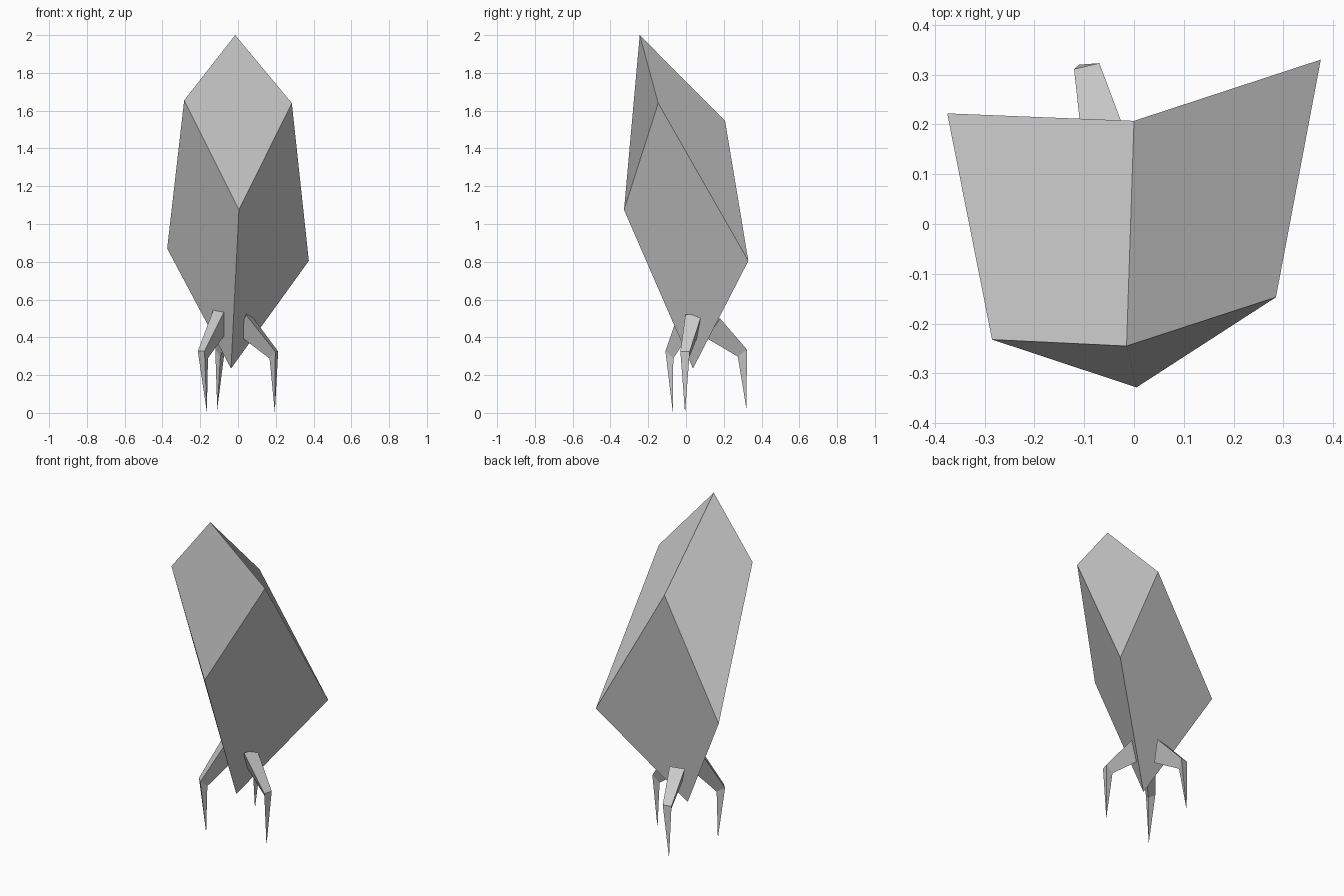
import bpy, math
from mathutils import Vector

if "Cube" in bpy.data.objects:
    bpy.data.objects.remove(bpy.data.objects["Cube"])


def add_mesh(name, verts, faces):
    mesh = bpy.data.meshes.new(name)
    mesh.from_pydata(verts, [], faces)
    obj = bpy.data.objects.new(name, mesh)
    bpy.context.collection.objects.link(obj)
    return obj


# Body: a skewed six-faced crystal standing on one corner
top, bottom = (-0.015, -0.245, 2.0), (-0.037, 0.037, 0.235)
upper = [(-0.285, -0.232, 1.655), (0.285, -0.147, 1.64), (0.0, 0.207, 1.545)]
lower = [(0.005, -0.328, 1.075), (0.375, 0.33, 0.805), (-0.375, 0.222, 0.87)]
faces = []
for i in range(3):
    j = (i + 1) % 3
    faces += [(0, 2 + i, 5 + i, 2 + j), (1, 5 + j, 2 + j, 5 + i)]
add_mesh("crystal_body", [top, bottom] + upper + lower, faces)


# Legs: three-sided tapering claws bent at the knee
def leg(name, hip, knee, tip, angle):
    a = math.radians(angle)
    out = Vector((math.cos(a), math.sin(a), 0))
    side = Vector((-math.sin(a), math.cos(a), 0))
    verts = []
    for centre, width, inset, drop in ((hip, 0.09, 0.06, 0.105), (knee, 0.052, 0.042, 0.037)):
        c = Vector(centre)
        verts += [c - side * width / 2, c + side * width / 2,
                  c - out * inset + side * 0.008 - Vector((0, 0, drop))]
    verts.append(Vector(tip))
    faces = [(2, 1, 0)]
    for i in range(3):
        j = (i + 1) % 3
        faces += [(i, j, 3 + j, 3 + i), (3 + i, 3 + j, 6)]
    add_mesh(name, verts, faces)


leg("right_leg", (0.055, 0.04, 0.52), (0.205, -0.005, 0.325), (0.195, -0.005, 0.0), -17)
leg("left_leg", (-0.10, 0.0, 0.545), (-0.195, -0.09, 0.327), (-0.165, -0.07, 0.005), 223)
leg("back_leg", (-0.06, 0.17, 0.50), (-0.095, 0.317, 0.335), (-0.11, 0.32, 0.02), 103)
